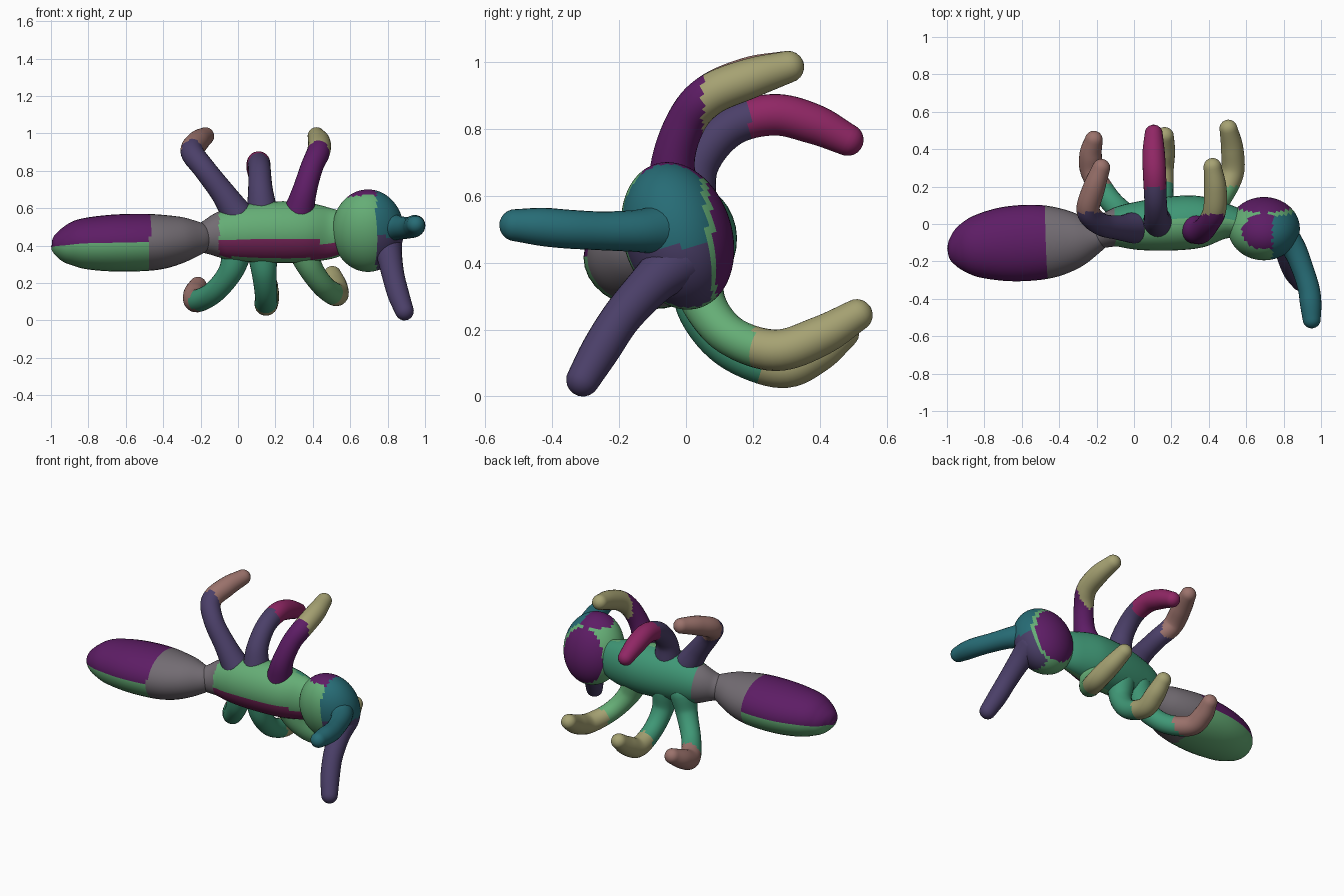
import bpy, bmesh, math
from mathutils import Vector, Matrix


def material(name, rgb):
    m = bpy.data.materials.new(name)
    m.diffuse_color = (*rgb, 1)
    return m


GREEN = material("green", (0.13, 0.42, 0.18))
SEA = material("sea_green", (0.05, 0.31, 0.18))
PURPLE = material("purple", (0.11, 0.012, 0.13))
VIOLET = material("violet", (0.07, 0.05, 0.14))
TEAL = material("teal", (0.02, 0.15, 0.18))
GREY = material("warm_grey", (0.17, 0.15, 0.17))
TAN = material("tan", (0.38, 0.36, 0.17))
ROSE = material("rose", (0.33, 0.17, 0.15))
PINK = material("pink", (0.28, 0.02, 0.13))
PLUM = material("plum", (0.20, 0.02, 0.11))


def finish(name, bm, mats, pick):
    # pick(centre, normal) gives the material slot of a face
    bmesh.ops.recalc_face_normals(bm, faces=bm.faces)
    for f in bm.faces:
        f.smooth = True
        f.material_index = pick(f.calc_center_median(), f.normal)
    me = bpy.data.meshes.new(name)
    bm.to_mesh(me)
    bm.free()
    for m in mats:
        me.materials.append(m)
    ob = bpy.data.objects.new(name, me)
    bpy.context.collection.objects.link(ob)
    return ob


def spline(pts, sub):
    # Catmull-Rom through points of any dimension
    p = [Vector(q) for q in pts]
    p = [2 * p[0] - p[1]] + p + [2 * p[-1] - p[-2]]
    out = []
    for i in range(1, len(p) - 2):
        a, b, c, d = p[i - 1:i + 3]
        for k in range(sub):
            t = k / sub
            out.append(0.5 * (2 * b + (c - a) * t + (2 * a - 5 * b + 4 * c - d) * t * t
                              + (3 * b - a - 3 * c + d) * t ** 3))
    return out + [p[-2]]


def loft(name, pts, mats, pick, sides=24, sub=8):
    # pts: x, y, z, half width, half height; both ends are rounded
    s = spline([q if len(q) == 5 else (*q, q[3]) for q in pts], sub)
    pos = [Vector(q[:3]) for q in s]
    rings = []
    up = None
    for i, q in enumerate(s):
        t = (pos[min(i + 1, len(s) - 1)] - pos[max(i - 1, 0)]).normalized()
        if up is None:
            up = Vector((0, 0, 1)) if abs(t.z) < 0.8 else Vector((1, 0, 0))
        up = (up - t * up.dot(t)).normalized()
        side = up.cross(t)
        ring = (pos[i], q[3], q[4], side, up.copy())
        cap = []
        if i in (0, len(s) - 1):
            sign = -1 if i == 0 else 1
            for k in range(1, 6):
                a = k * math.pi / 11
                depth = (q[3] + q[4]) / 2 * math.sin(a)
                cap.append((pos[i] + t * sign * depth, q[3] * math.cos(a),
                            q[4] * math.cos(a), side, up.copy()))
        rings += cap[::-1] + [ring] if i == 0 else [ring] + cap
    bm = bmesh.new()
    loops = []
    for c, ra, rb, u, v in rings:
        loops.append([bm.verts.new(c + u * ra * math.cos(2 * math.pi * k / sides)
                                   + v * rb * math.sin(2 * math.pi * k / sides))
                      for k in range(sides)])
    for a, b in zip(loops, loops[1:]):
        for k in range(sides):
            n = (k + 1) % sides
            bm.faces.new((a[k], a[n], b[n], b[k]))
    bm.faces.new(loops[0])
    bm.faces.new(loops[-1])
    return finish(name, bm, mats, pick)


# Abdomen: grey near the waist, purple above and green below at the rear
loft("abdomen", [
    (-0.998, -0.13, 0.395, 0.002, 0.002), (-0.99, -0.13, 0.395, 0.042, 0.034),
    (-0.965, -0.13, 0.398, 0.085, 0.068),
    (-0.92, -0.127, 0.402, 0.125, 0.10), (-0.84, -0.12, 0.41, 0.166, 0.132),
    (-0.70, -0.108, 0.413, 0.197, 0.15), (-0.55, -0.10, 0.416, 0.203, 0.154),
    (-0.42, -0.095, 0.42, 0.187, 0.147), (-0.30, -0.085, 0.432, 0.145, 0.123),
    (-0.21, -0.07, 0.44, 0.09, 0.09), (-0.15, -0.05, 0.445, 0.05, 0.06)],
    [GREY, PURPLE, GREEN],
    lambda c, n: 0 if c.x > -0.47 else (1 if n.z > -0.1 else 2), 32)

# Thorax: green with a plum band along the lower front
loft("thorax", [
    (-0.23, -0.07, 0.44, 0.07, 0.07), (-0.17, -0.05, 0.445, 0.08, 0.09),
    (-0.08, -0.018, 0.457, 0.11, 0.13), (0.05, -0.008, 0.468, 0.133, 0.155),
    (0.22, 0.004, 0.472, 0.145, 0.165), (0.36, 0.012, 0.47, 0.137, 0.16),
    (0.48, 0.015, 0.465, 0.098, 0.14), (0.58, 0.0, 0.47, 0.07, 0.11)],
    [GREEN, PLUM, SEA, GREY],
    lambda c, n: 3 if c.x < -0.1 else (2 if n.y > 0.1 else
                                       (1 if -0.85 < n.z < -0.25 else 0)), 32)

# Head: a tilted egg with a teal face
bm = bmesh.new()
bmesh.ops.create_uvsphere(bm, u_segments=48, v_segments=32, radius=1,
                          matrix=Matrix.Translation((0.695, -0.025, 0.48))
                          @ Matrix.Rotation(math.radians(17), 4, 'X')
                          @ Matrix.Diagonal((0.192, 0.163, 0.225, 1)))
finish("head", bm, [GREEN, TEAL, PURPLE, VIOLET],
       lambda c, n: (1 if c.z > 0.45 else 3) if c.x > 0.74 and n.y < 0.6 else
       (2 if n.z > 0.75 or n.y > 0.7 else 0))

# Antennae
loft("upper_antenna", [
    (0.80, -0.06, 0.50, 0.08), (0.86, -0.14, 0.495, 0.064), (0.905, -0.25, 0.495, 0.058),
    (0.935, -0.35, 0.50, 0.058), (0.945, -0.43, 0.507, 0.057), (0.95, -0.51, 0.512, 0.048)],
    [TEAL], lambda c, n: 0)
loft("lower_antenna", [
    (0.79, -0.02, 0.41, 0.09), (0.81, -0.10, 0.34, 0.068), (0.83, -0.19, 0.24, 0.06),
    (0.857, -0.255, 0.14, 0.058), (0.89, -0.308, 0.05, 0.05)],
    [VIOLET], lambda c, n: 0)


# Legs: each has a flared hip, a knee and a differently coloured shin
def leg(name, path, thigh, shin, knee):
    radii = [0.085, 0.066, 0.06, 0.062, 0.06, 0.048]
    loft(name, [(*p, r) for p, r in zip(path, radii)], [thigh, shin],
         lambda c, n: 1 if c.y > knee and (abs(c.z - 0.47) > 0.25 or c.y > 0.2) else 0,
         24)


leg("upper_rear_leg", [(0.00, -0.02, 0.56), (-0.08, -0.02, 0.68), (-0.18, 0.00, 0.81),
                       (-0.245, 0.07, 0.90), (-0.215, 0.19, 0.955), (-0.175, 0.30, 0.985)],
    VIOLET, ROSE, 0.06)
leg("upper_middle_leg", [(0.13, 0.005, 0.57), (0.12, 0.035, 0.70), (0.115, 0.13, 0.805),
                         (0.11, 0.26, 0.842), (0.105, 0.38, 0.815), (0.105, 0.483, 0.767)],
    VIOLET, PINK, 0.19)
leg("upper_front_leg", [(0.32, -0.02, 0.56), (0.355, -0.04, 0.69), (0.395, 0.00, 0.82),
                        (0.43, 0.07, 0.90), (0.435, 0.19, 0.95), (0.42, 0.305, 0.985)],
    PURPLE, TAN, 0.05)
leg("lower_rear_leg", [(0.00, 0.03, 0.39), (-0.04, 0.045, 0.26), (-0.13, 0.13, 0.15),
                       (-0.22, 0.27, 0.105), (-0.232, 0.37, 0.14), (-0.215, 0.45, 0.185)],
    SEA, ROSE, 0.22)
leg("lower_middle_leg", [(0.13, 0.03, 0.38), (0.14, 0.045, 0.25), (0.15, 0.135, 0.14),
                         (0.15, 0.285, 0.087), (0.16, 0.39, 0.13), (0.165, 0.47, 0.19)],
    SEA, TAN, 0.22)
leg("lower_front_leg", [(0.34, 0.03, 0.39), (0.39, 0.055, 0.275), (0.46, 0.135, 0.18),
                        (0.525, 0.27, 0.138), (0.525, 0.40, 0.18), (0.505, 0.51, 0.243)],
    GREEN, TAN, 0.20)
